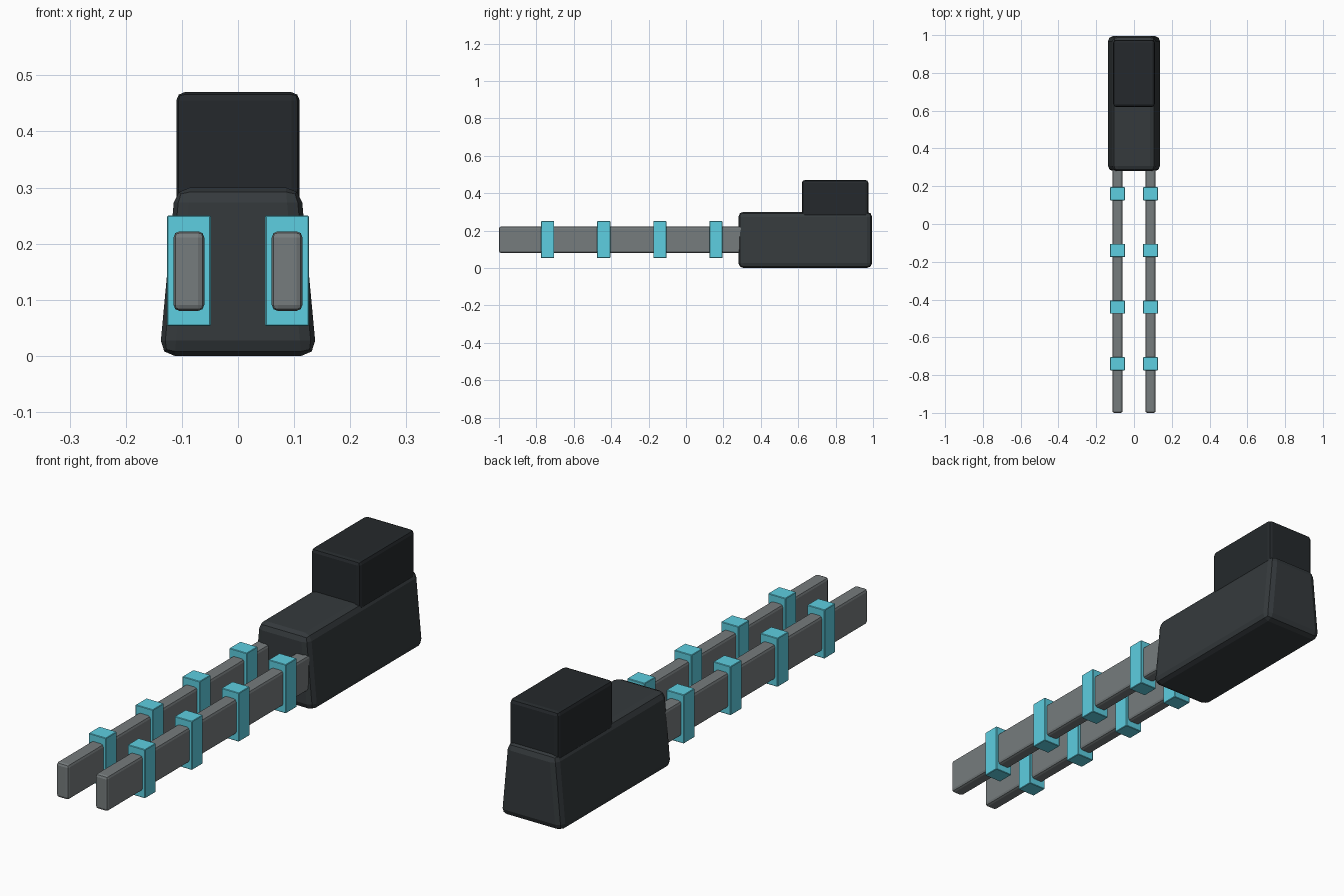
import bpy, bmesh

if "Cube" in bpy.data.objects:
    bpy.data.objects.remove(bpy.data.objects["Cube"])


def material(name, color):
    m = bpy.data.materials.new(name)
    m.diffuse_color = (*color, 1)
    m.use_nodes = True
    m.node_tree.nodes["Principled BSDF"].inputs["Base Color"].default_value = m.diffuse_color
    return m


body_mat = material("dark_body", (0.035, 0.042, 0.046))
head_mat = material("black_block", (0.018, 0.022, 0.025))
rail_mat = material("rail_grey", (0.18, 0.2, 0.205))
clamp_mat = material("clamp_cyan", (0.11, 0.62, 0.75))


def box(name, lo, hi, mat, bevel=0.0, segments=2, top_scale=1.0):
    """Box between two corners, optional narrower top and bevelled edges."""
    size = [b - a for a, b in zip(lo, hi)]
    mid = [(a + b) / 2 for a, b in zip(lo, hi)]
    bm = bmesh.new()
    bmesh.ops.create_cube(bm, size=1)
    for v in bm.verts:
        if v.co.z > 0:
            v.co.x *= top_scale
        v.co = [c * s for c, s in zip(v.co, size)]
    if bevel:
        bmesh.ops.bevel(bm, geom=bm.edges[:], offset=bevel, segments=segments,
                        profile=0.5, affect='EDGES', clamp_overlap=True)
    me = bpy.data.meshes.new(name)
    bm.to_mesh(me)
    bm.free()
    me.materials.append(mat)
    ob = bpy.data.objects.new(name, me)
    ob.location = mid
    bpy.context.collection.objects.link(ob)
    return ob


# Tapered main body and the raised block on its rear
box("body", (-0.14, 0.28, 0), (0.14, 0.995, 0.30), body_mat, 0.027, 2, 0.80)
box("rear_block", (-0.11, 0.62, 0.27), (0.11, 0.975, 0.47), head_mat, 0.015)

# Twin rails, each with four clamps
for side, s in (("left", -1), ("right", 1)):
    x = s * 0.0875
    box(f"{side}_rail", (x - 0.0275, -1.0, 0.08), (x + 0.0275, 0.35, 0.222),
        rail_mat, 0.011)
    for i in range(4):
        y = -0.74 + 0.3 * i
        box(f"{side}_clamp_{i + 1}", (x - 0.039, y - 0.035, 0.053),
            (x + 0.039, y + 0.035, 0.25), clamp_mat, 0.002, 1)
